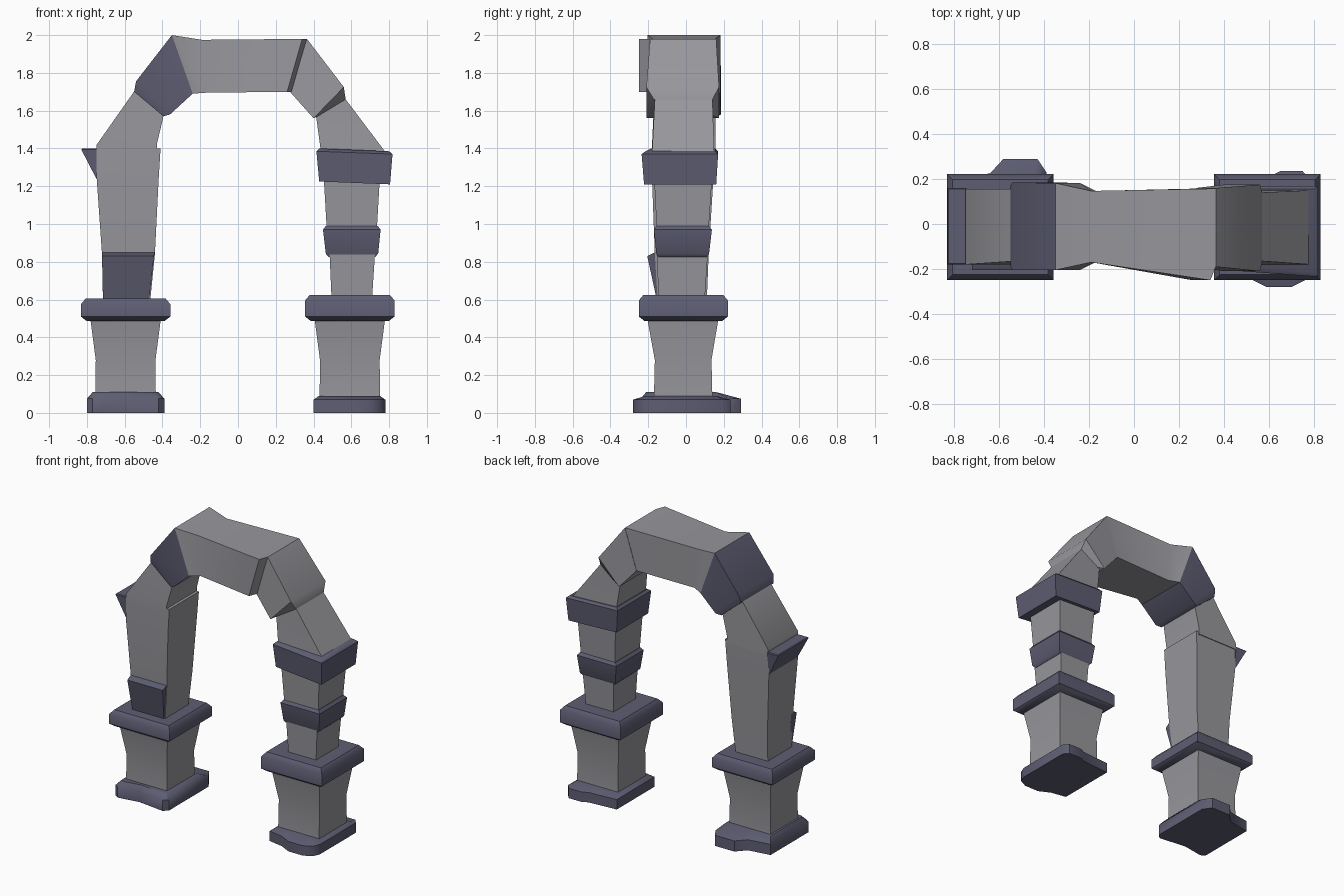
import bpy, bmesh, math
from mathutils import Vector

dark = bpy.data.materials.new("dark_trim")
dark.diffuse_color = (0.11, 0.11, 0.17, 1)
stone = bpy.data.materials.new("grey_stone")
stone.diffuse_color = (0.31, 0.31, 0.335, 1)


def loft(name, loops, mat=stone):
    """Closed solid skinned through loops of equal point count."""
    bm = bmesh.new()
    rings = [[bm.verts.new(Vector(p)) for p in loop] for loop in loops]
    n = len(rings[0])
    for a, b in zip(rings, rings[1:]):
        for i in range(n):
            j = (i + 1) % n
            bm.faces.new((a[i], a[j], b[j], b[i]))
    bm.faces.new(rings[0][::-1])
    bm.faces.new(rings[-1])
    bmesh.ops.recalc_face_normals(bm, faces=bm.faces)
    # Soft bends, crisp corners
    for f in bm.faces:
        f.smooth = True
    for e in bm.edges:
        e.smooth = e.calc_face_angle(0) < math.radians(42)
    me = bpy.data.meshes.new(name)
    bm.to_mesh(me)
    bm.free()
    ob = bpy.data.objects.new(name, me)
    bpy.context.collection.objects.link(ob)
    me.materials.append(mat)
    return ob


def beam(name, sections, mat=stone):
    """Sections: (outer x, outer z, inner x, inner z, front y, back y)."""
    return loft(name, [[(xa, y0, za), (xb, y0, zb), (xb, y1, zb), (xa, y1, za)]
                       for xa, za, xb, zb, y0, y1 in sections], mat)


def column(name, levels, mat=stone):
    """Levels: (z, x min, x max, y min, y max)."""
    return beam(name, [(x0, z, x1, z, y0, y1) for z, x0, x1, y0, y1 in levels], mat)


def plinth(name, outline, cx, shoulder, top):
    """Slab whose top slopes in towards the pedestal."""
    inset = [(cx + (x - cx) * .85, max(-.215, min(.16, y * .88)), top) for x, y in outline]
    loft(name, [[(x, y, z) for x, y in outline] for z in (0, shoulder)] + [inset], dark)


# Worn foot slabs
plinth("left_plinth", [(-.80, -.22), (-.77, -.24), (-.62, -.215), (-.42, -.24), (-.39, -.21),
                       (-.39, .23), (-.43, .29), (-.58, .29), (-.64, .225), (-.80, .20)],
       -.595, .075, .11)
plinth("right_plinth", [(.40, -.22), (.51, -.24), (.59, -.28), (.70, -.28), (.76, -.25), (.78, -.20),
                        (.78, .20), (.75, .235), (.65, .235), (.61, .215), (.40, .20)],
       .59, .07, .09)

# Pedestals and bevelled caps on both legs
for side, cx, top in (("left", -.595, .605), ("right", .592, .625)):
    column(side + "_pedestal", [(.07, cx - .16, cx + .16, -.17, .14),
                                (.28, cx - .158, cx + .158, -.165, .135),
                                (.50, cx - .187, cx + .187, -.205, .172)])
    column(side + "_cap", [(z, cx - .237 + d, cx + .237 - d, -.25 + d, .222 - d)
                           for z, d in ((.487, .03), (.51, 0), (top - .03, 0), (top, .025))], dark)

# Left shaft, its bent upper part and the two dark wedges
column("left_shaft", [(.59, -.715, -.465, -.15, .11), (.84, -.72, -.44, -.165, .12),
                      (1.24, -.748, -.42, -.18, .145), (1.40, -.748, -.41, -.18, .15)])
beam("left_arch_lower", [(-.748, 1.38, -.43, 1.38, -.18, .155), (-.748, 1.42, -.43, 1.42, -.18, .155),
                         (-.53, 1.73, -.39, 1.59, -.165, .155)])
column("left_front_wedge", [(.60, -.715, -.47, -.155, -.14), (.83, -.72, -.445, -.205, -.14),
                            (.85, -.72, -.44, -.165, -.14)], dark)
column("left_outer_wedge", [(1.24, -.75, -.744, -.17, .14), (1.395, -.83, -.744, -.18, .16),
                            (1.40, -.825, -.744, -.175, .155)], dark)

# Arch stones
beam("left_arch_upper", [(-.55, 1.70, -.395, 1.57, -.19, .17), (-.54, 1.755, -.36, 1.58, -.205, .185),
                         (-.35, 2.0, -.24, 1.69, -.205, .182)], dark)
beam("arch_top", [(-.35, 2.0, -.24, 1.69, -.205, .182), (-.19, 1.975, -.17, 1.695, -.17, .147),
                  (.34, 1.98, .26, 1.70, -.25, .157), (.365, 1.98, .285, 1.70, -.185, .157)])
beam("right_arch_upper", [(.365, 1.98, .275, 1.70, -.19, .16), (.56, 1.725, .40, 1.56, -.21, .175),
                          (.57, 1.66, .43, 1.575, -.17, .14)])
beam("right_arch_lower", [(.54, 1.70, .40, 1.60, -.165, .14), (.57, 1.66, .415, 1.56, -.165, .14),
                          (.785, 1.375, .44, 1.375, -.18, .15)])

# Right shaft sections with two flared collars
column("right_shaft_lower", [(.61, .495, .71, -.145, .10), (.84, .485, .725, -.155, .115)])
column("right_shaft_upper", [(.97, .47, .735, -.155, .12), (1.23, .455, .75, -.168, .137)])
column("right_collar_lower", [(.825, .48, .725, -.145, .11), (.842, .465, .742, -.157, .122),
                              (.97, .45, .755, -.17, .137), (.99, .465, .74, -.155, .12)], dark)
upper = column("right_collar_upper", [(1.225, .43, .805, -.222, .16), (1.385, .415, .818, -.235, .17),
                                      (1.40, .43, .80, -.215, .155)], dark)
# Tilt and skew the upper collar a little
for v in upper.data.vertices:
    if v.co.x > .6:
        v.co.z -= .015
    elif v.co.y < 0:
        v.co.y += .03
